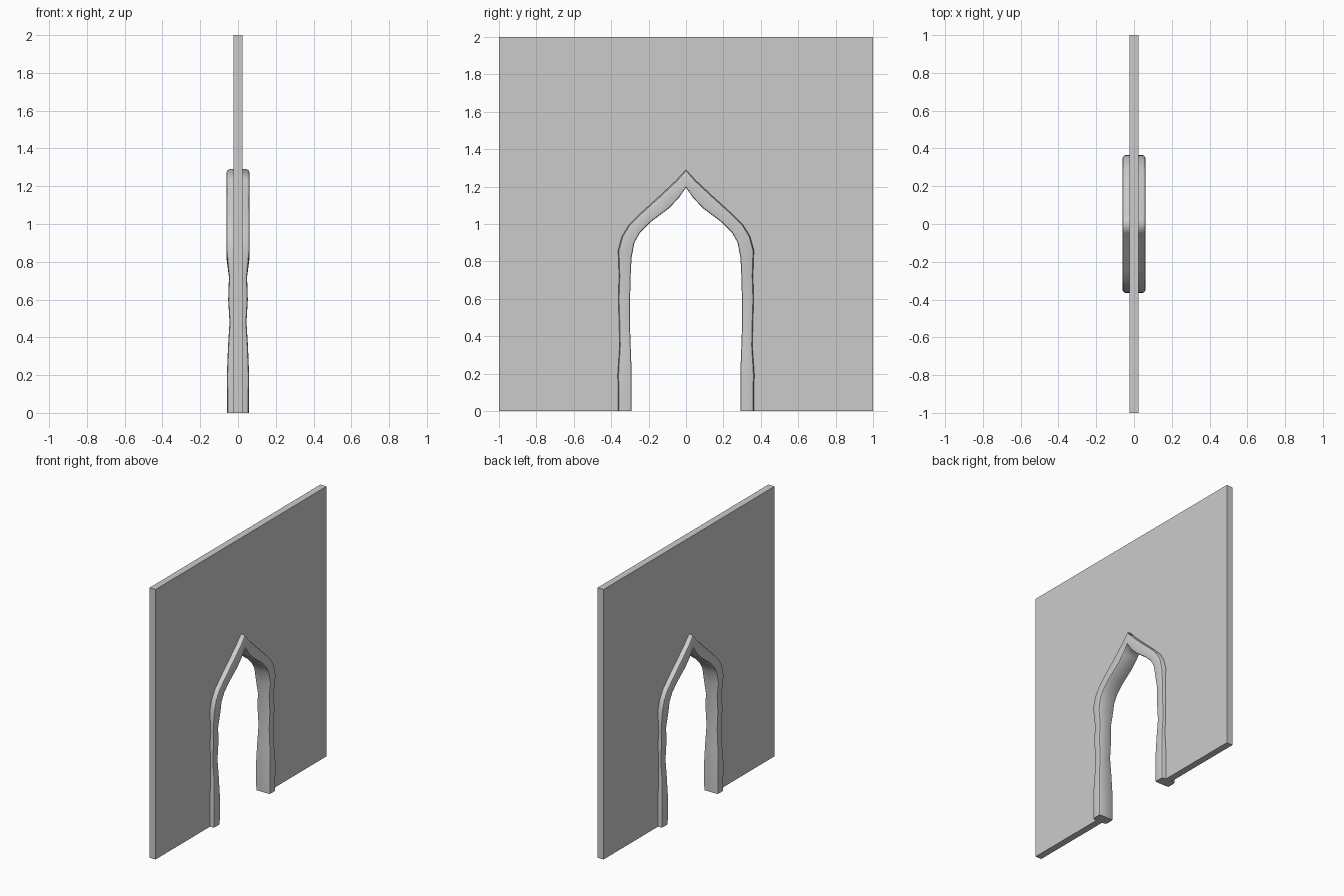
import bpy
import bmesh

cube = bpy.data.objects.get("Cube")
if cube:
    bpy.data.objects.remove(cube, do_unlink=True)

stone = bpy.data.materials.new("grey stone")
stone.use_nodes = True
GREY = (0.6, 0.6, 0.6, 1)
stone.diffuse_color = GREY
stone.node_tree.nodes["Principled BSDF"].inputs["Base Color"].default_value = GREY

# Half arch, floor to apex: outer (y, z), inner (y, z), half depth
STATIONS = [
    ((.363, 0), (.290, 0), .057),
    ((.365, .2), (.290, .2), .059),
    ((.355, .35), (.296, .35), .053),
    ((.358, .48), (.300, .48), .045),
    ((.362, .6), (.299, .6), .052),
    ((.358, .72), (.296, .72), .048),
    ((.363, .86), (.291, .82), .062),
    ((.342, .935), (.276, .90), .062),
    ((.305, .995), (.245, .955), .062),
    ((.245, 1.055), (.190, 1.01), .062),
    ((.130, 1.16), (.092, 1.083), .062),
    ((.050, 1.235), (.038, 1.14), .062),
    ((0, 1.29), (0, 1.195), .062),
]

# Frame section on one side: (share from outer to inner edge, share of depth)
SIDE = [(0, .76), (.07, .93), (.25, 1), (.88, 1), (.96, .97), (1, .88)]
SECTION = SIDE + [(t, -d) for t, d in reversed(SIDE)]


def finish(bm, name, smooth):
    bmesh.ops.recalc_face_normals(bm, faces=bm.faces)
    mesh = bpy.data.meshes.new(name)
    bm.to_mesh(mesh)
    bm.free()
    mesh.materials.append(stone)
    obj = bpy.data.objects.new(name, mesh)
    bpy.context.collection.objects.link(obj)
    bpy.ops.object.select_all(action="DESELECT")
    obj.select_set(True)
    bpy.context.view_layer.objects.active = obj
    if smooth:
        bpy.ops.object.shade_smooth_by_angle(angle=0.6)
    return obj


# Wall panel with the doorway left open along the middle of the frame
half = [((o[0] + i[0]) / 2, (o[1] + i[1]) / 2) for o, i, _ in STATIONS]
opening = half + [(-y, z) for y, z in reversed(half[:-1])]
outline = [(1, 0), (1, 2), (-1, 2), (-1, 0)] + opening[::-1]
bm = bmesh.new()
panel = bm.faces.new([bm.verts.new((-.025, y, z)) for y, z in outline])
extruded = bmesh.ops.extrude_face_region(bm, geom=[panel])["geom"]
moved = [v for v in extruded if isinstance(v, bmesh.types.BMVert)]
bmesh.ops.translate(bm, verts=moved, vec=(.05, 0, 0))
finish(bm, "wall_panel", False)

# Pointed arch frame: one half lofted, then mirrored at the apex
bm = bmesh.new()
rings = []
for (oy, oz), (iy, iz), depth in STATIONS:
    rings.append([bm.verts.new((d * depth, oy + (iy - oy) * t, oz + (iz - oz) * t))
                  for t, d in SECTION])
count = len(SECTION)
for low, high in zip(rings, rings[1:]):
    for k in range(count):
        n = (k + 1) % count
        bm.faces.new((low[k], low[n], high[n], high[k]))
bm.faces.new(rings[0])
frame = finish(bm, "arch_frame", True)
mirror = frame.modifiers.new("Mirror", "MIRROR")
mirror.use_axis = (False, True, False)
mirror.use_clip = True
# Mirror ahead of the smoothing so the apex crease stays sharp
frame.modifiers.move(len(frame.modifiers) - 1, 0)
